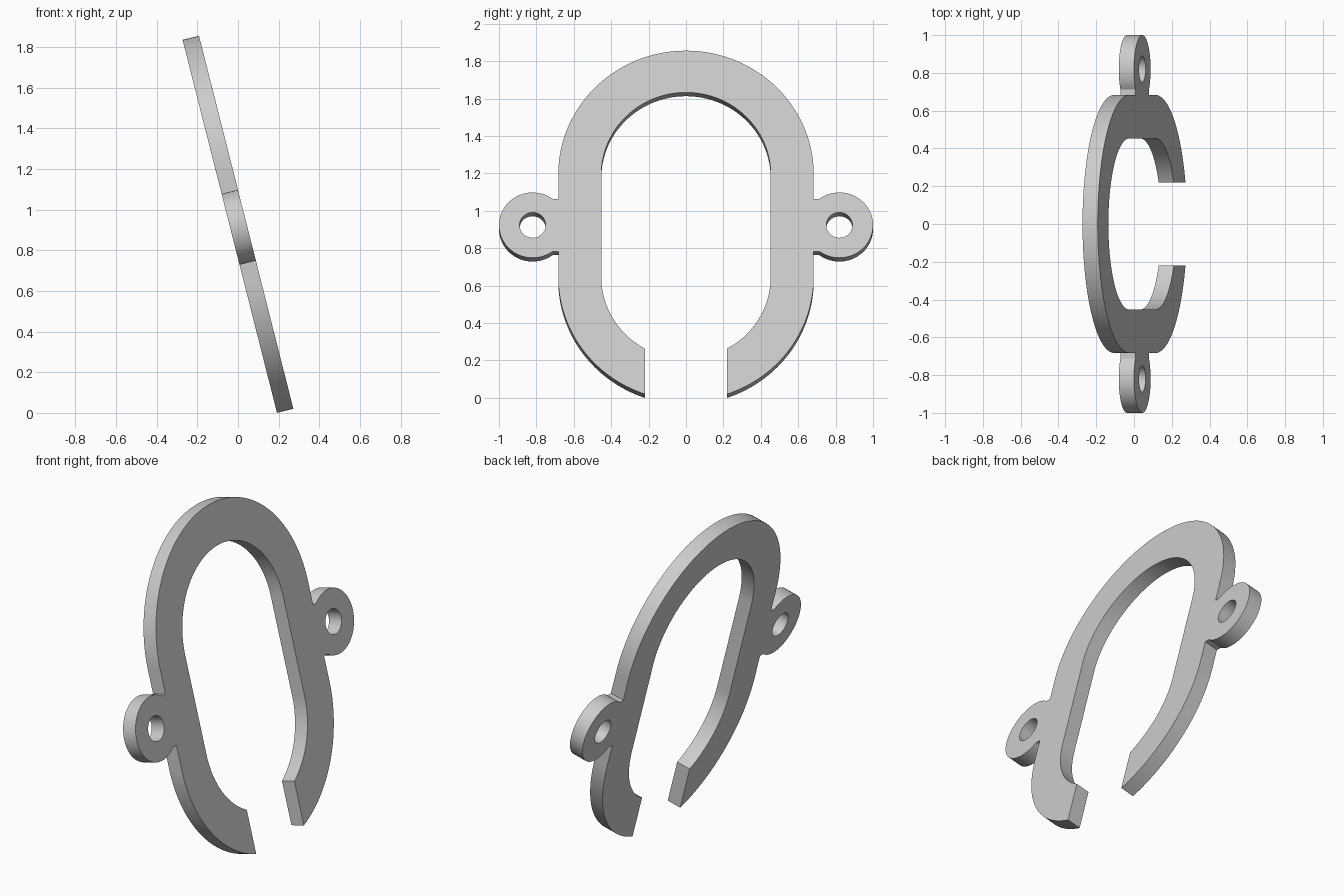
import bpy, bmesh
from math import sin, cos, acos, asin, pi, radians
from mathutils import Matrix, Vector

cube = bpy.data.objects.get("Cube")
if cube:
    bpy.data.objects.remove(cube, do_unlink=True)

# Dimensions in the plane of the plate
OUTER, INNER = 0.683, 0.453
TOP, BOTTOM = 0.264, -0.30        # centres of the end arcs
GAP = 0.22                        # half width of the opening
EAR_Y, EAR_V, EAR_R = 0.82, -0.015, 0.18
HOLE_R, NECK = 0.07, 0.145
HALF = 0.0415                     # half thickness
TILT = radians(14.2)


def arc(cx, cy, r, a, b, n):
    return [(cx + r * cos(a + (b - a) * i / n), cy + r * sin(a + (b - a) * i / n))
            for i in range(n + 1)]


def mirrored(points):
    return [(-x, y) for x, y in reversed(points)]


# Half outlines, from the opening up to the crown
ear_angle = pi - asin(NECK / EAR_R)
outer = (arc(0, BOTTOM, OUTER, -acos(GAP / OUTER), 0, 32)
         + [(OUTER, EAR_V - NECK)]
         + arc(EAR_Y, EAR_V, EAR_R, -ear_angle, ear_angle, 48)
         + [(OUTER, EAR_V + NECK)]
         + arc(0, TOP, OUTER, 0, pi / 2, 40))
inner = (arc(0, BOTTOM, INNER, -acos(GAP / INNER), 0, 32)
         + arc(0, TOP, INNER, 0, pi / 2, 40))
left_inner = [(-x, y) for x, y in inner]
outline = outer + mirrored(outer)[1:] + left_inner + inner[::-1][1:]
holes = [arc(s * EAR_Y, EAR_V, HOLE_R, 0, 2 * pi, 40)[:-1] for s in (-1, 1)]

# Filled and extruded flat curve
curve = bpy.data.curves.new("plate_profile", "CURVE")
curve.dimensions = "2D"
curve.fill_mode = "BOTH"
curve.extrude = HALF
for loop in [outline] + holes:
    spline = curve.splines.new("POLY")
    spline.points.add(len(loop) - 1)
    for p, (x, y) in zip(spline.points, loop):
        p.co = (x, y, 0, 1)
    spline.use_cyclic_u = True
helper = bpy.data.objects.new("plate_profile", curve)
bpy.context.collection.objects.link(helper)
bpy.context.view_layer.update()
mesh = bpy.data.meshes.new_from_object(
    helper.evaluated_get(bpy.context.evaluated_depsgraph_get()))
bpy.data.objects.remove(helper, do_unlink=True)

# Weld, then lean the plate back and stand it on the ground
side, up = Vector((0, 1, 0)), Vector((-sin(TILT), 0, cos(TILT)))
frame = Matrix((side, up, side.cross(up))).transposed().to_4x4()
bm = bmesh.new()
bm.from_mesh(mesh)
bmesh.ops.remove_doubles(bm, verts=bm.verts, dist=0.0001)
bmesh.ops.transform(bm, matrix=frame, verts=bm.verts)
low = min(v.co.z for v in bm.verts)
bmesh.ops.translate(bm, vec=(0, 0, -low), verts=bm.verts)
bmesh.ops.recalc_face_normals(bm, faces=bm.faces)
bm.to_mesh(mesh)
bm.free()

mat = bpy.data.materials.new("light_grey")
mat.use_nodes = True
grey = (0.6, 0.6, 0.6, 1)
mat.diffuse_color = grey
mat.node_tree.nodes["Principled BSDF"].inputs["Base Color"].default_value = grey
mesh.materials.clear()
mesh.materials.append(mat)
for poly in mesh.polygons:
    poly.material_index = 0

plate = bpy.data.objects.new("open_ring_plate", mesh)
bpy.context.collection.objects.link(plate)
bpy.ops.object.select_all(action="DESELECT")
plate.select_set(True)
bpy.context.view_layer.objects.active = plate
bpy.ops.object.shade_smooth_by_angle(angle=radians(30))
